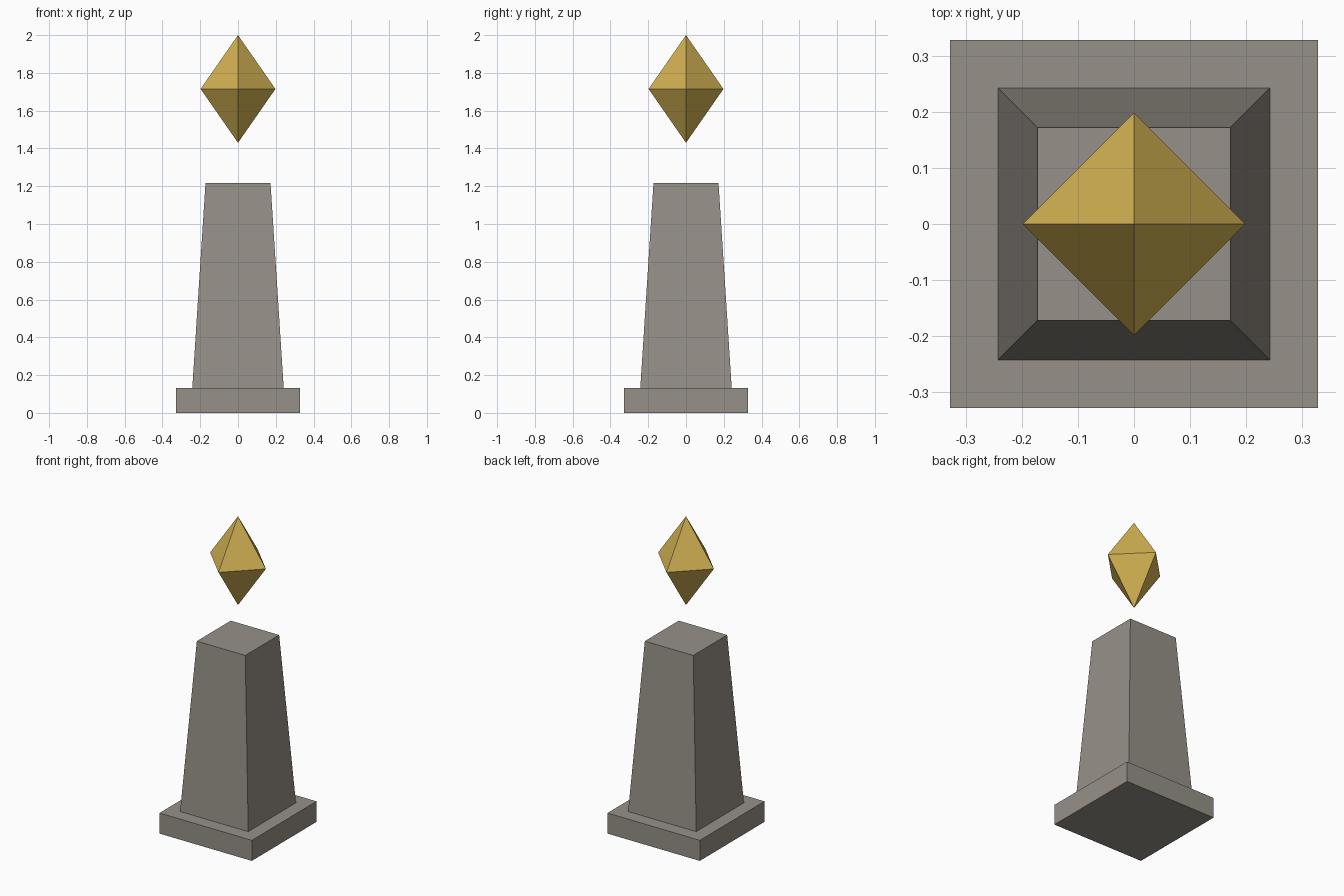
import bpy
from math import pi, sqrt

cube = bpy.data.objects.get("Cube")
if cube:
    bpy.data.objects.remove(cube, do_unlink=True)


def make_material(name, rgb):
    mat = bpy.data.materials.new(name)
    mat.use_nodes = True
    mat.diffuse_color = (*rgb, 1)
    bsdf = next(n for n in mat.node_tree.nodes if n.type == 'BSDF_PRINCIPLED')
    bsdf.inputs["Base Color"].default_value = (*rgb, 1)
    return mat


def square_frustum(name, bottom, top, z0, z1, mat, turn=pi / 4):
    """Four-sided cone; bottom and top are distances from axis to corner."""
    bpy.ops.mesh.primitive_cone_add(
        vertices=4, radius1=bottom, radius2=top, depth=z1 - z0,
        location=(0, 0, (z0 + z1) / 2), rotation=(0, 0, turn))
    obj = bpy.context.object
    obj.name = obj.data.name = name
    obj.data.materials.append(mat)
    bpy.ops.object.transform_apply(location=False, rotation=True, scale=True)
    return obj


stone = make_material("warm grey stone", (0.305, 0.28, 0.245))
gold = make_material("gold", (0.64, 0.44, 0.085))

# Square base slab and tapered pillar
half, foot, head = 0.328, 0.242, 0.172
square_frustum("base_slab", half * sqrt(2), half * sqrt(2), 0, 0.132, stone)
square_frustum("pillar", foot * sqrt(2), head * sqrt(2), 0.132, 1.218, stone)

# Floating crystal: an upright octahedron with corners on the axes
bpy.ops.mesh.primitive_cone_add(vertices=4, radius1=0.198, radius2=0, depth=0.285,
                                end_fill_type='NOTHING', location=(0, 0, 1.8575))
crystal = bpy.context.object
crystal.name = crystal.data.name = "floating_crystal"
crystal.data.materials.append(gold)
bpy.ops.object.transform_apply(location=False, rotation=True, scale=True)

# Mirror the upper half downward about the crystal's waist
waist = bpy.data.objects.new("crystal_waist", None)
waist.location = (0, 0, 1.715)
waist.hide_render = True
bpy.context.collection.objects.link(waist)
mirror = crystal.modifiers.new("lower_half", 'MIRROR')
mirror.use_axis = (False, False, True)
mirror.mirror_object = waist
